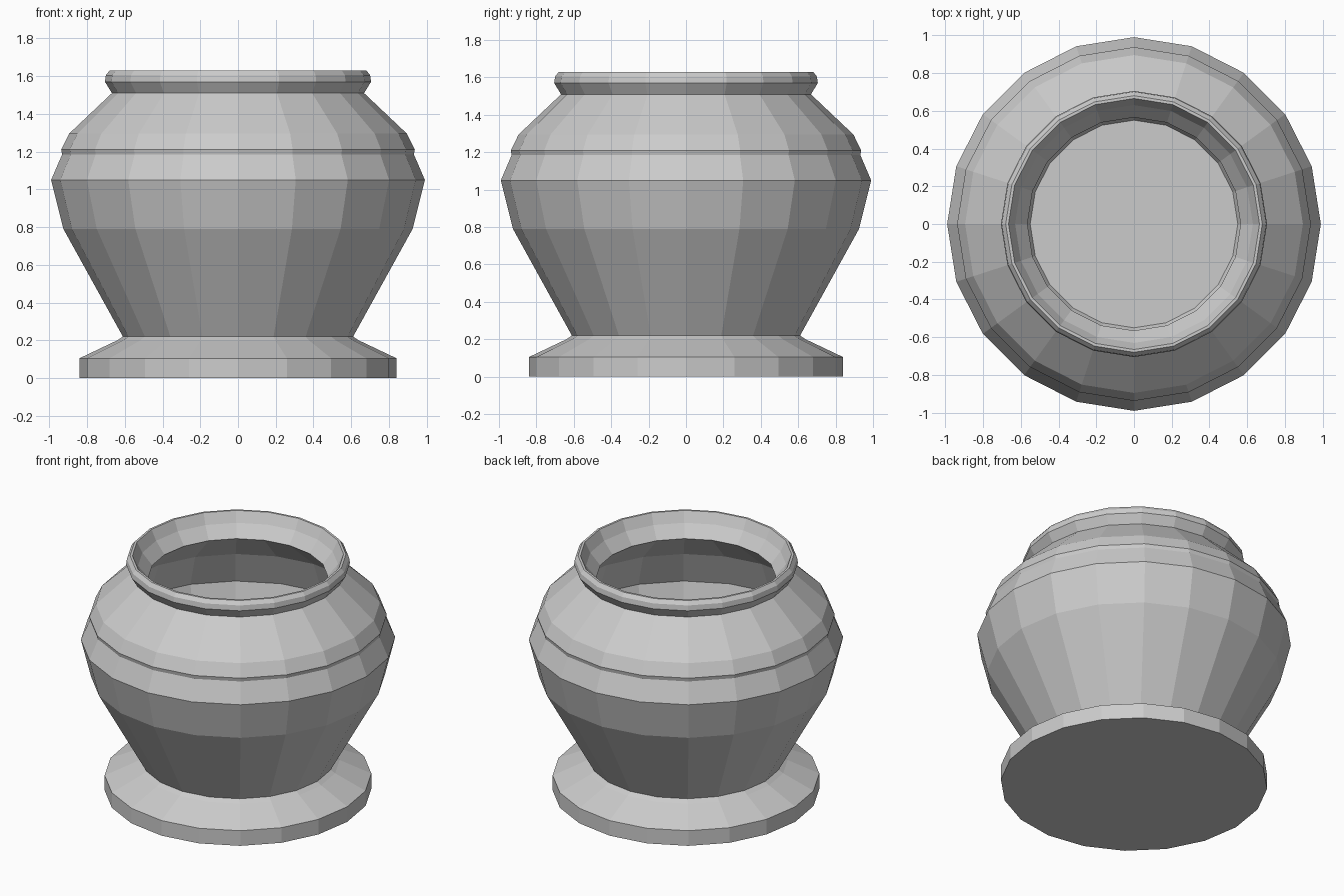
import bpy
import bmesh
from math import cos, sin, tau

if "Cube" in bpy.data.objects:
    bpy.data.objects.remove(bpy.data.objects["Cube"])

SIDES = 20


def lathe(name, profile):
    """Spin (radius, z) points about z; radius 0 makes a pole."""
    bm = bmesh.new()
    rings = []
    for r, z in profile:
        if r == 0:
            rings.append([bm.verts.new((0, 0, z))] * SIDES)
        else:
            rings.append([bm.verts.new((r * cos(tau * i / SIDES), r * sin(tau * i / SIDES), z))
                          for i in range(SIDES)])
    for a, b in zip(rings, rings[1:]):
        for i in range(SIDES):
            j = (i + 1) % SIDES
            corners = list(dict.fromkeys((a[i], a[j], b[j], b[i])))
            bm.faces.new(corners)
    bmesh.ops.recalc_face_normals(bm, faces=bm.faces[:])
    mesh = bpy.data.meshes.new(name)
    bm.to_mesh(mesh)
    bm.free()
    obj = bpy.data.objects.new(name, mesh)
    bpy.context.collection.objects.link(obj)
    return obj


# Foot, belly, shoulder band and rim on the outside
outside = [(0, 0), (0.84, 0), (0.84, 0.105), (0.64, 0.20), (0.61, 0.22),
           (0.925, 0.79), (0.99, 1.05), (0.932, 1.185), (0.937, 1.21),
           (0.895, 1.295), (0.668, 1.51), (0.705, 1.57), (0.70, 1.605),
           (0.68, 1.63)]

# Flared mouth, narrow neck and hollow belly on the inside
inside = [(0.665, 1.63), (0.63, 1.56), (0.565, 1.48), (0.83, 1.25),
          (0.92, 1.02), (0.86, 0.80), (0.55, 0.23), (0, 0.23)]

lathe("urn", outside + inside)
